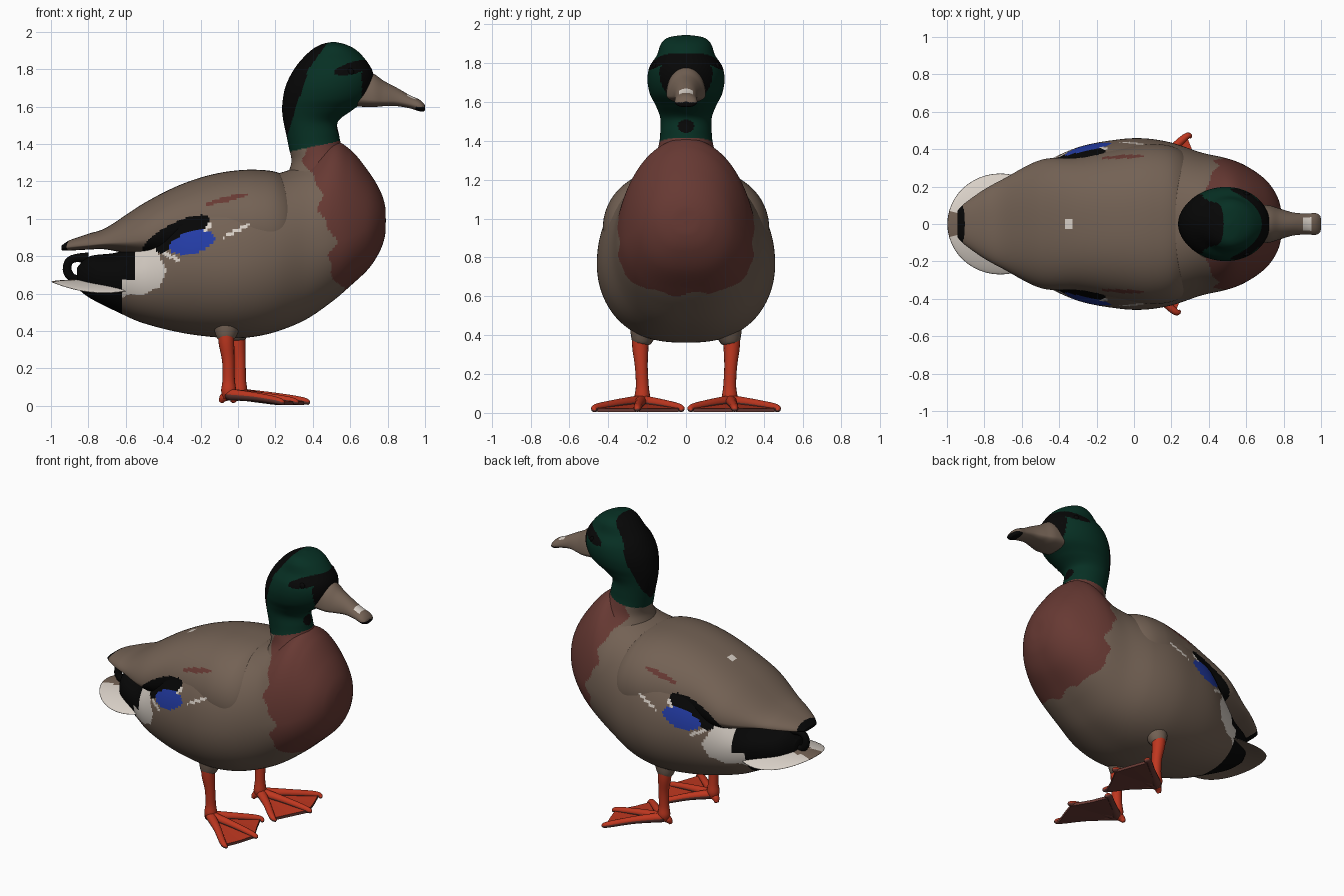
import bpy, bmesh
from math import sin, cos, pi, radians
from mathutils import Vector, Matrix

cube = bpy.data.objects.get("Cube")
if cube:
    bpy.data.objects.remove(cube)

PALETTE = {
    "brown": (.172, .121, .089), "maroon": (.135, .041, .033), "green": (.002, .029, .017),
    "black": (.002, .002, .002), "white": (.69, .63, .57), "blue": (.017, .045, .38),
    "orange": (.52, .038, .014),
}
MATS = {}
for key, rgb in PALETTE.items():
    m = bpy.data.materials.new(key)
    m.use_nodes = True
    m.diffuse_color = (*rgb, 1)
    m.node_tree.nodes["Principled BSDF"].inputs["Base Color"].default_value = (*rgb, 1)
    MATS[key] = m


def finish(name, bm, paint, smooth=True):
    """Turn a bmesh into an object; paint is a colour name or rule(centre, normal)."""
    bmesh.ops.recalc_face_normals(bm, faces=bm.faces)
    bm.normal_update()
    used = []
    for f in bm.faces:
        key = paint if isinstance(paint, str) else paint(f.calc_center_median(), f.normal)
        if key not in used:
            used.append(key)
        f.material_index = used.index(key)
        f.smooth = smooth
    me = bpy.data.meshes.new(name)
    bm.to_mesh(me)
    bm.free()
    for key in used:
        me.materials.append(MATS[key])
    bpy.context.collection.objects.link(bpy.data.objects.new(name, me))


def spline(rows, steps):
    """Smoothly fill in between the rows of a profile."""
    out = []
    for i in range(len(rows) - 1):
        a, b, c, d = (rows[min(max(i + k, 0), len(rows) - 1)] for k in (-1, 0, 1, 2))
        for s in range(steps):
            t = s / steps
            out.append([q + .5 * t * (r - p + t * (2*p - 5*q + 4*r - w + t * (3*(q - r) + w - p)))
                        for p, q, r, w in zip(a, b, c, d)])
    out.append(list(rows[-1]))
    return out


def skin(name, rings, paint):
    """Join rings of points into a closed surface."""
    bm = bmesh.new()
    rings = [[bm.verts.new(p) for p in ring] for ring in rings]
    for a, b in zip(rings, rings[1:]):
        for k in range(len(a)):
            bm.faces.new((a[k - 1], a[k], b[k], b[k - 1]))
    bm.faces.new(rings[0])
    bm.faces.new(rings[-1])
    finish(name, bm, paint)


def loft(name, rows, section, paint, steps=10, segs=96):
    skin(name, [[section(row, 2 * pi * k / segs) for k in range(segs)]
                for row in spline(rows, steps)], paint)


def tube(name, pts, paint, segs=16):
    """Round limb through (x, y, z, radius) points."""
    path = spline(pts, 5)
    rings = []
    for i, p in enumerate(path):
        d = Vector(path[min(i + 1, len(path) - 1)][:3]) - Vector(path[max(i - 1, 0)][:3])
        side = Vector((0, 1, 0)) if abs(d.y) < d.length * .8 else Vector((1, 0, 0))
        u = d.cross(side).normalized()
        v = d.cross(u).normalized()
        rings.append([Vector(p[:3]) + p[3] * (u * cos(a) + v * sin(a))
                      for a in (2 * pi * k / segs for k in range(segs))])
    skin(name, rings, paint)


def ellipsoid(name, centre, size, paint, bend=0):
    bm = bmesh.new()
    bmesh.ops.create_uvsphere(bm, u_segments=48, v_segments=24, radius=1,
                              matrix=Matrix.Translation(centre) @ Matrix.Diagonal((*size, 1)))
    for v in bm.verts:
        v.co.z -= bend * v.co.y ** 2
    finish(name, bm, paint)


def spot(c, x, z, a, b, deg):
    """True inside a tilted ellipse seen from the side."""
    dx, dz, t = c.x - x, c.z - z, radians(deg)
    return ((dx * cos(t) + dz * sin(t)) / a) ** 2 + ((dz * cos(t) - dx * sin(t)) / b) ** 2 < 1


# Colour rules
def breast(c):
    edge = .5 - max(c.z - .9, 0) * .31 + max(.8 - c.z, 0) * .15
    wave = .02 * sin(c.z * 23) + .012 * sin(c.z * 51 + 1)
    return c.x > edge + wave and c.z > .61 + .012 * sin(c.y * 30) + .5 * c.y ** 2


def plumage(c, n):
    if spot(c, -.245, .872, .125, .058, 15):
        return "blue"
    if spot(c, -.33, .915, .2, .062, 27):
        return "black"
    if (spot(c, -.01, .935, .085, .009, 27) or spot(c, -.17, .955, .03, .018, 40)
            or spot(c, -.37, .805, .07, .011, -28)):
        return "white"
    if spot(c, -.06, 1.105, .12, .014, 14) or breast(c):
        return "maroon"
    return "brown"


def body_paint(c, n):
    if c.x < -.62 or (c.x < -.55 and c.z > .675):
        return "black"
    if c.x < -.38 - .5 * abs(c.z - .72) and c.z > .575 + .25 * (c.x + .62) + .01 * sin(c.x * 40):
        return "white"
    return plumage(c, n)


def mantle_paint(c, n):
    if c.x < -.905 - c.y ** 2 and c.z < .9:
        return "black"
    if ((c.x + .35) / .02) ** 2 + (c.y / .028) ** 2 < 1 and c.z > 1:
        return "white"
    return plumage(c, n)


def head_paint(c, n):
    if c.z < 1.385 + (c.x - .4) * .22:
        return "maroon" if breast(c) else "brown"
    if c.x < .265 + max(c.z - 1.45, 0) * .32 + max(c.z - 1.8, 0) * .4:
        return "black"
    if c.x > .662 and 1.575 < c.z < 1.84 or spot(c, .62, 1.808, .11, .032, 15):
        return "black"
    if c.x > .45 and (c.y / .042) ** 2 + ((c.z - 1.475) / .035) ** 2 < 1:
        return "black"
    return "green"


def bill_paint(c, n):
    if c.x > .95 and c.z < 1.598:
        return "black"
    return "white" if .9 < c.x < .945 and n.z > .5 and abs(c.y) < .036 else "brown"


def sole_paint(c, n):
    return "maroon" if n.z < .02 else "orange"


# Cross-section of body parts: x, bottom, top, half width, height of widest point
def egg(row, a):
    x, zb, zt, w, zc = row
    s, c = sin(a), cos(a)
    round_top = .8 + .2 * min(max((x - .2) / .2, 0), 1)
    y = w * abs(c) ** (round_top if s > 0 else .78)
    return Vector((x, y if c > 0 else -y, zc + s * ((zt - zc) if s > 0 else (zc - zb))))


# Body with breast, flanks and rump
loft("body", [
    (-.86, .63, .74, .05, .69), (-.79, .575, .80, .15, .69), (-.62, .49, .83, .25, .69),
    (-.5, .44, .95, .32, .70), (-.3, .39, 1.14, .41, .76), (-.1, .365, 1.225, .45, .76),
    (.05, .365, 1.24, .458, .77), (.2, .395, 1.24, .435, .79), (.36, .46, 1.3, .382, .84),
    (.5, .555, 1.41, .35, .88), (.6, .64, 1.37, .31, .9), (.7, .735, 1.25, .24, .95),
    (.76, .83, 1.15, .16, .98), (.786, .91, 1.07, .08, .99), (.79, .98, 1.0, .01, .99),
], egg, body_paint, 18, 160)

# Back with folded wings, stepping in above the flanks and overhanging the tail
loft("folded_wings", [
    (-.945, .832, .855, .07, .843), (-.9, .83, .885, .115, .85), (-.8, .835, .92, .185, .86),
    (-.7, .835, .955, .24, .87), (-.5, .79, 1.085, .342, .89), (-.3, .72, 1.185, .358, .95),
    (-.1, .65, 1.245, .40, .95), (.1, .65, 1.262, .428, .95), (.25, .68, 1.23, .395, .94),
    (.36, .8, 1.1, .27, .95),
], egg, mantle_paint, 20, 160)

# Neck and head: height, back, front, half width
loft("head", [
    (1.2, .25, .69, .25), (1.3, .285, .62, .17), (1.38, .272, .56, .14), (1.45, .258, .54, .132),
    (1.52, .243, .535, .133), (1.58, .236, .61, .155), (1.64, .24, .69, .185),
    (1.71, .255, .722, .198), (1.78, .288, .722, .188), (1.84, .33, .69, .15),
    (1.9, .39, .635, .128), (1.932, .445, .575, .09), (1.945, .5, .52, .01),
], lambda r, a: Vector(((r[1] + r[2]) / 2 + (r[2] - r[1]) / 2 * cos(a), r[3] * sin(a), r[0])),
    head_paint, 14, 128)

# Bill
loft("bill", [
    (.64, 1.6, 1.79, .1, 1.645), (.72, 1.597, 1.777, .1, 1.635), (.78, 1.602, 1.737, .082, 1.63),
    (.85, 1.602, 1.7, .062, 1.63), (.92, 1.59, 1.66, .056, 1.615), (.97, 1.575, 1.637, .058, 1.6),
    (.994, 1.575, 1.615, .045, 1.594), (1.0, 1.582, 1.602, .02, 1.592),
], egg, bill_paint, 8, 64)

# Tail fan and curled feather
ellipsoid("tail_fan", (-.715, 0, .663), (.283, .27, .015),
          lambda c, n: "brown" if n.z < 0 or abs(c.y) < .06 else "white", .82)
tube("tail_curl", [(-.80, 0, .79, .03), (-.865, 0, .79, .022), (-.905, 0, .77, .022),
                   (-.912, 0, .72, .024), (-.885, 0, .685, .022), (-.84, 0, .685, .012)], "black")

# Eyes, thighs, legs and webbed feet on both sides
for side, label, dx in ((1, "left", .06), (-1, "right", 0)):
    def at(x, y, z, *r):
        return (x + dx, y * side, z, *r)

    ellipsoid(label + "_eye", (.6, .16 * side, 1.785), (.02, .012, .02), "black")
    tube(label + "_thigh", [at(-.05, .19, .52, .10), at(-.06, .215, .43, .075),
                            at(-.065, .23, .365, .05), at(-.065, .232, .35, .03)], "brown")
    tube(label + "_leg", [at(-.065, .235, .43, .045), at(-.062, .235, .34, .042),
                          at(-.052, .23, .24, .033), at(-.05, .225, .14, .033),
                          at(-.05, .225, .08, .04), at(-.05, .225, .04, .03)], "orange")
    tube(label + "_hind_toe", [at(-.04, .225, .06, .026), at(-.075, .215, .045, .024),
                               at(-.09, .205, .02, .012)], "orange")
    tips = {"inner": (.20, .03), "middle": (.31, .25), "outer": (.235, .465)}
    for toe, (x, y) in tips.items():
        knuckle = (x * .5 - .03, y * .5 + .115)
        tube(label + "_" + toe + "_toe", [at(-.05, .23, .06, .032), at(*knuckle, .048, .024),
                                          at(x - .02, y, .026, .019), at(x + .01, y, .01, .008)],
             sole_paint)

    # Web stretched between the toes
    rim = [at(.19, .032, .024), at(.235, .13, .022), at(.30, .25, .024),
           at(.265, .36, .022), at(.225, .462, .024)]
    bm = bmesh.new()
    hub = bm.verts.new(at(-.05, .23, .055))
    edge = [bm.verts.new(p) for p in rim]
    for a, b in zip(edge, edge[1:]):
        bm.faces.new((hub, a, b))
    new = bmesh.ops.extrude_face_region(bm, geom=list(bm.faces))["geom"]
    low = [g for g in new if isinstance(g, bmesh.types.BMVert)]
    bmesh.ops.translate(bm, verts=low, vec=(0, 0, -.018))
    finish(label + "_web", bm, sole_paint, smooth=False)
